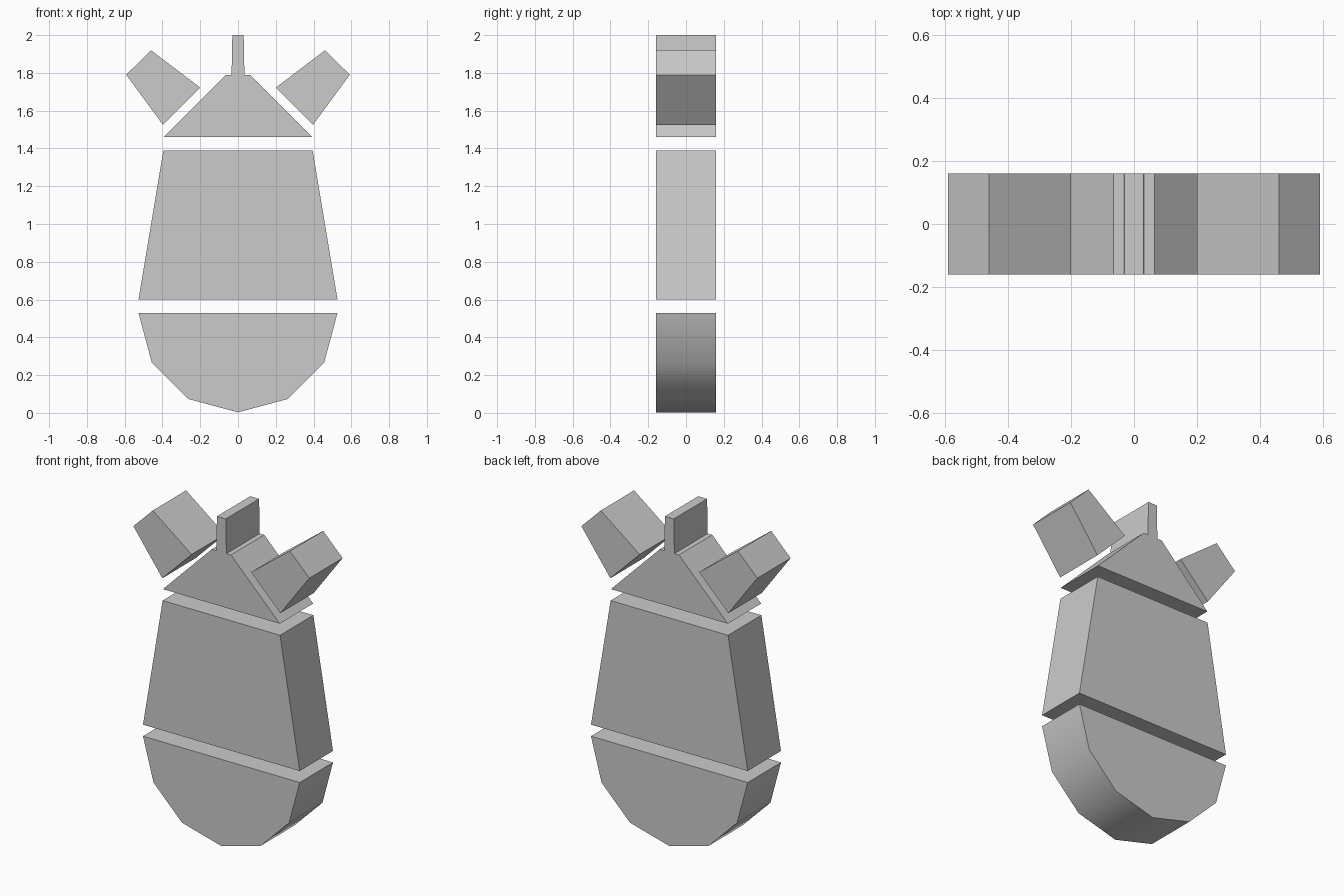
import bpy, bmesh, math

if "Cube" in bpy.data.objects:
    bpy.data.objects.remove(bpy.data.objects["Cube"])

HALF_DEPTH = 0.16


def prism(name, profile):
    """Extrude an x/z outline through the full depth."""
    bm = bmesh.new()
    face = bm.faces.new([bm.verts.new((x, -HALF_DEPTH, z)) for x, z in profile])
    ext = bmesh.ops.extrude_face_region(bm, geom=[face])
    verts = [g for g in ext["geom"] if isinstance(g, bmesh.types.BMVert)]
    bmesh.ops.translate(bm, verts=verts, vec=(0, 2 * HALF_DEPTH, 0))
    bmesh.ops.recalc_face_normals(bm, faces=bm.faces)
    mesh = bpy.data.meshes.new(name)
    bm.to_mesh(mesh)
    bm.free()
    obj = bpy.data.objects.new(name, mesh)
    bpy.context.collection.objects.link(obj)
    return obj


def symmetric(right_side):
    """Complete an outline from its right half, listed bottom to top."""
    return right_side + [(-x, z) for x, z in reversed(right_side)]


# Rounded base: half of a twelve-sided disc, smooth around the rim
R, TOP = 0.527, 0.53
arc = [(R * math.cos(math.pi * (1 + i / 6)), TOP + R * math.sin(math.pi * (1 + i / 6)))
       for i in range(7)]
base = prism("rounded_base", arc)
bpy.context.view_layer.objects.active = base
base.select_set(True)
bpy.ops.object.shade_smooth_by_angle(angle=math.radians(35))
base.select_set(False)

# Tapered middle block
prism("body", symmetric([(0.527, 0.6), (0.395, 1.39)]))

# Sloped cap with its upright stem
prism("cap_and_stem", symmetric([(0.393, 1.46), (0.065, 1.79), (0.034, 1.79), (0.03, 2.0)]))

# Flared side blocks
side = [(0.2, 1.722), (0.397, 1.525), (0.592, 1.79), (0.461, 1.92)]
for label, s in (("right", 1), ("left", -1)):
    prism(f"{label}_side_block", [(s * x, z) for x, z in side])
